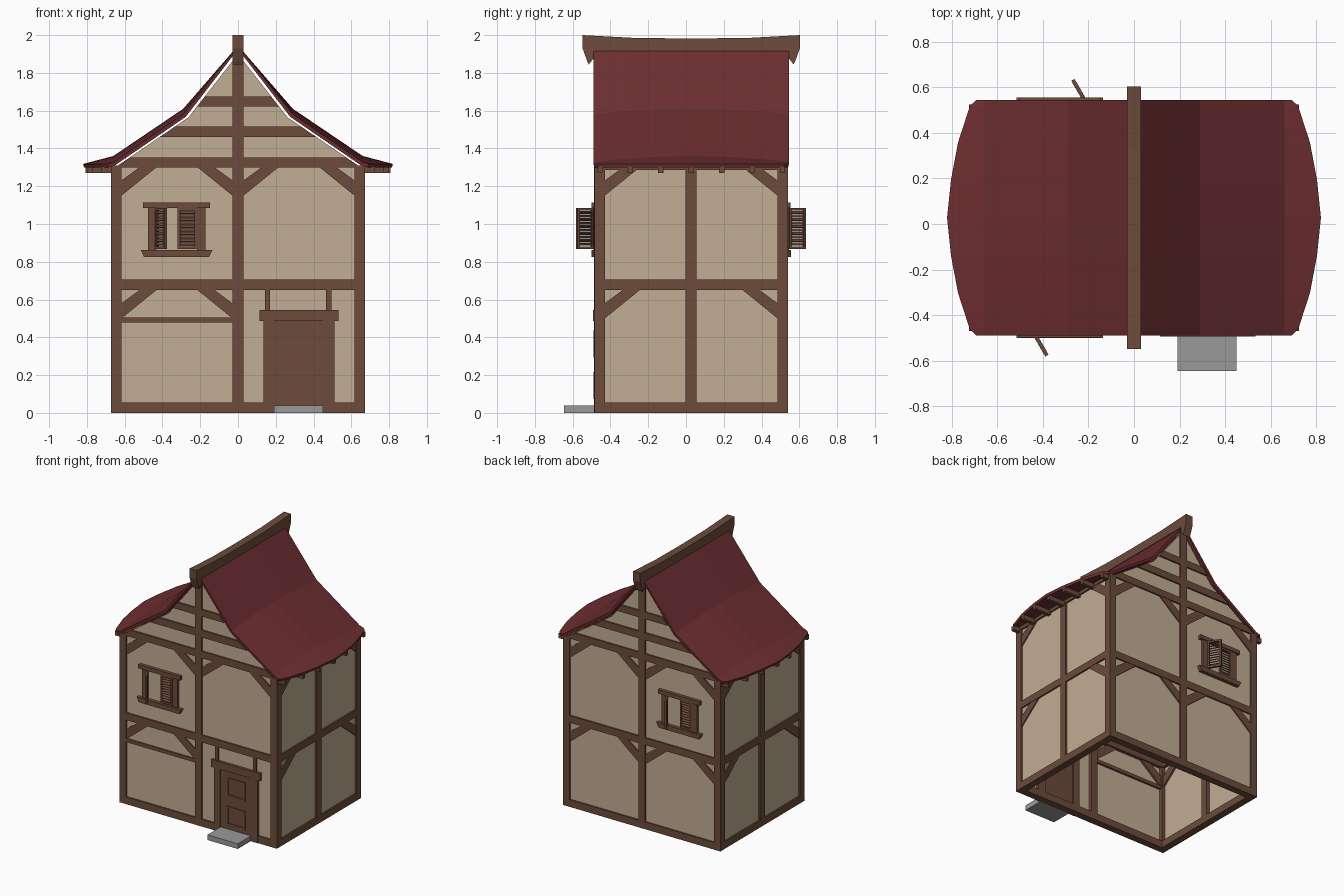
import bpy, bmesh, math
from mathutils import Matrix, Vector

if "Cube" in bpy.data.objects:
    bpy.data.objects.remove(bpy.data.objects["Cube"])


def material(name, rgb):
    m = bpy.data.materials.new(name)
    m.diffuse_color = (*rgb, 1)
    m.use_nodes = True
    m.node_tree.nodes["Principled BSDF"].inputs["Base Color"].default_value = m.diffuse_color
    return m


TIMBER = material("timber brown", (0.150, 0.070, 0.044))
PLASTER = material("cream plaster", (0.54, 0.42, 0.295))
TILE = material("roof red", (0.150, 0.027, 0.030))
STONE = material("step grey", (0.32, 0.32, 0.32))

HX, CY, HY = 0.672, 0.0275, 0.5125      # half width, centre and half depth
T = 0.055                               # timber size
TOP = 1.30                              # wall height


def prism(bm, pts, c0, c1, M=Matrix()):
    """Extrude a (u, z) outline between local depths c0 and c1."""
    a = [bm.verts.new(M @ Vector((u, c0, z))) for u, z in pts]
    b = [bm.verts.new(M @ Vector((u, c1, z))) for u, z in pts]
    bm.faces.new(a)
    bm.faces.new(b[::-1])
    for i in range(len(pts)):
        j = (i + 1) % len(pts)
        bm.faces.new((a[j], a[i], b[i], b[j]))


def rect(bm, u0, u1, z0, z1, c0, c1, M=Matrix()):
    prism(bm, [(u0, z0), (u1, z0), (u1, z1), (u0, z1)], c0, c1, M)


def brace(bm, u, s, zt, M):
    prism(bm, [(u, zt - .07), (u, zt - .15), (u + s * .185, zt), (u + s * .095, zt)], 0.003, .045, M)


def finish(name, bm, mat):
    bmesh.ops.recalc_face_normals(bm, faces=bm.faces)
    me = bpy.data.meshes.new(name)
    bm.to_mesh(me)
    bm.free()
    me.materials.append(mat)
    ob = bpy.data.objects.new(name, me)
    bpy.context.collection.objects.link(ob)
    return ob


def gable_w(z):
    """Half width under the roof at height z."""
    if z < 1.565:
        return .65 + (z - 1.30) / .265 * (.262 - .65)
    return .262 * (1.90 - z) / .335


# wall frames: local x along the wall, local y pointing inwards
def wall(cx, cy, turn):
    return Matrix.Translation((cx, cy, 0)) @ Matrix.Rotation(turn, 4, 'Z')


FRONT = wall(0, CY - HY, 0)
BACK = wall(0, CY + HY, math.pi)
RIGHT = wall(HX, CY, math.pi / 2)
LEFT = wall(-HX, CY, -math.pi / 2)

for label, M in (("front", FRONT), ("back", BACK)):
    # plaster with gable
    bm = bmesh.new()
    prism(bm, [(-HX + .012, .02), (HX - .012, .02), (HX - .012, TOP), (.65, TOP), (.262, 1.565),
               (0, 1.90), (-.262, 1.565), (-.65, TOP), (-HX + .012, TOP)], .012, .03, M)
    finish(label + "_plaster", bm, PLASTER)
    # posts, rails and braces
    bm = bmesh.new()
    for s in (-1, 1):
        a, b = sorted((s * HX, s * (HX - T)))
        rect(bm, a, b, 0, TOP + .005, 0, T, M)
        for u, d in ((s * (HX - T), -s), (s * .029, s)):
            brace(bm, u, d, TOP, M)
            if label == "back" or s < 0:
                brace(bm, u, d, .65, M)
    rect(bm, -.029, .029, 0, 1.88, -.001, T, M)
    for z0, z1 in ((0, .055), (.65, .705)):
        rect(bm, -HX, HX, z0, z1, 0, T, M)
    for z0, z1 in ((1.30, 1.353), (1.46, 1.515), (1.622, 1.675)):
        a, b = gable_w(z0), gable_w(z1)
        prism(bm, [(-a, z0), (a, z0), (b, z1), (-b, z1)], 0, T, M)
    if label == "front":
        rect(bm, -.62, -.02, .478, .505, .002, .045, M)
    finish(label + "_timber_frame", bm, TIMBER)

for label, M in (("right", RIGHT), ("left", LEFT)):
    bm = bmesh.new()
    rect(bm, -HY + .012, HY - .012, .02, TOP, .012, .03, M)
    finish(label + "_plaster", bm, PLASTER)
    bm = bmesh.new()
    rect(bm, -.029, .029, 0, TOP, 0, T, M)
    for z0, z1 in ((0, .055), (.65, .705), (1.285, 1.31)):
        rect(bm, -HY, HY, z0, z1, 0, T, M)
    for s in (-1, 1):
        for zt in (.65, TOP):
            brace(bm, s * (HY - T), -s, zt, M)
    finish(label + "_timber_frame", bm, TIMBER)


# roof: bowed eaves, kinked slope
D = [-.517, -.49, -.33, -.165, 0, .165, .33, .49, .517]
EAVE = {0: .82, .165: .803, .33: .772, .49: .72, .517: .692}
bm = bmesh.new()
rows = []
for d in D:
    b = 1 - (d / .517) ** 2
    half = [(.29, 1.582 + .028 * b), (.66, 1.328 + .032 * b), (EAVE[abs(d)], 1.318)]
    prof = [(-x, z) for x, z in half[::-1]] + [(0, 1.945)] + half
    rows.append([bm.verts.new((x, CY + d, z)) for x, z in prof])
for r0, r1 in zip(rows, rows[1:]):
    for i in range(6):
        bm.faces.new((r0[i], r0[i + 1], r1[i + 1], r1[i]))
me = bpy.data.meshes.new("roof")
bm.to_mesh(me)
bm.free()
me.materials.append(TILE)
roof = bpy.data.objects.new("roof", me)
bpy.context.collection.objects.link(roof)
mod = roof.modifiers.new("thickness", 'SOLIDIFY')
mod.thickness, mod.offset = .02, -1

# rafter tails following the eave curve
bm = bmesh.new()
for k in range(7):
    d = (k - 3) * .161
    e = .82 - .36 * d * d - .012
    for s in (-1, 1):
        a, b = sorted((s * .6, s * e))
        rect(bm, a, b, 1.27, 1.305, CY + d - .014, CY + d + .014)
finish("rafter_tails", bm, TIMBER)

# ridge beam with pointed drop ends
half = [(0, 1.982), (.3, 1.985), (.575, 2.0), (.575, 1.93), (.55, 1.86), (.542, 1.845), (.518, 1.875), (.518, 1.915)]
pts = half + [(-u, z) for u, z in half[:0:-1]]
bm = bmesh.new()
prism(bm, pts, -.03, .03, wall(0, CY, math.pi / 2))
finish("ridge_beam", bm, TIMBER)


# shutter: frame plus tilted slats, hinged on local x = 0
def shutter(bm, M, w=.102, z0=.868, z1=1.085):
    for a, b in ((0, .014), (w - .014, w)):
        rect(bm, a, b, z0, z1, -.008, .008, M)
    for a, b in ((z0, z0 + .014), (z1 - .014, z1)):
        rect(bm, 0, w, a, b, -.008, .008, M)
    for i in range(10):
        z = z0 + .026 + i * .0185
        tilt = M @ Matrix.Translation((0, 0, z)) @ Matrix.Rotation(math.radians(40), 4, 'X')
        rect(bm, .01, w - .01, -.0025, .0025, -.009, .009, tilt)


for label, y, turn in (("front", CY - HY, 0), ("back", CY + HY, math.pi)):
    M = wall(-.325, y, turn)
    bm = bmesh.new()
    for s in (-1, 1):
        a, b = sorted((s * .108, s * .152))
        rect(bm, a, b, .85, 1.09, -.006, .03, M)
    rect(bm, -.178, .178, 1.085, 1.115, -.014, .03, M)
    prism(bm, [(-.172, .825), (.172, .825), (.19, .862), (-.19, .862)], -.016, .03, M)
    finish(label + "_window_frame", bm, TIMBER)
    bm = bmesh.new()
    shutter(bm, M @ Matrix.Translation((-.108, -.004, 0)) @ Matrix.Rotation(math.radians(-60), 4, 'Z'))
    shutter(bm, M @ Matrix.Translation((.006, 0, 0)))
    finish(label + "_shutters", bm, TIMBER)

# door frame
bm = bmesh.new()
for a, b in ((.135, .19), (.45, .51)):
    rect(bm, a, b, 0, .49, -.003, T, FRONT)
for a, b in ((.142, .17), (.467, .495)):
    rect(bm, a, b, .54, .655, 0, .045, FRONT)
rect(bm, .115, .532, .487, .545, -.008, T, FRONT)
finish("door_frame", bm, TIMBER)

# door leaf with two framed panels
bm = bmesh.new()
rect(bm, .185, .455, 0, .49, 0, .04, FRONT)
for z0, z1 in ((.073, .217), (.293, .438)):
    for a, b in ((.245, .26), (.39, .405)):
        rect(bm, a, b, z0, z1, -.006, .02, FRONT)
    for a, b in ((z0, z0 + .015), (z1 - .015, z1)):
        rect(bm, .245, .405, a, b, -.006, .02, FRONT)
finish("door", bm, TIMBER)

# door step
bm = bmesh.new()
rect(bm, .19, .45, 0, .04, -.645, -.482)
finish("door_step", bm, STONE)
